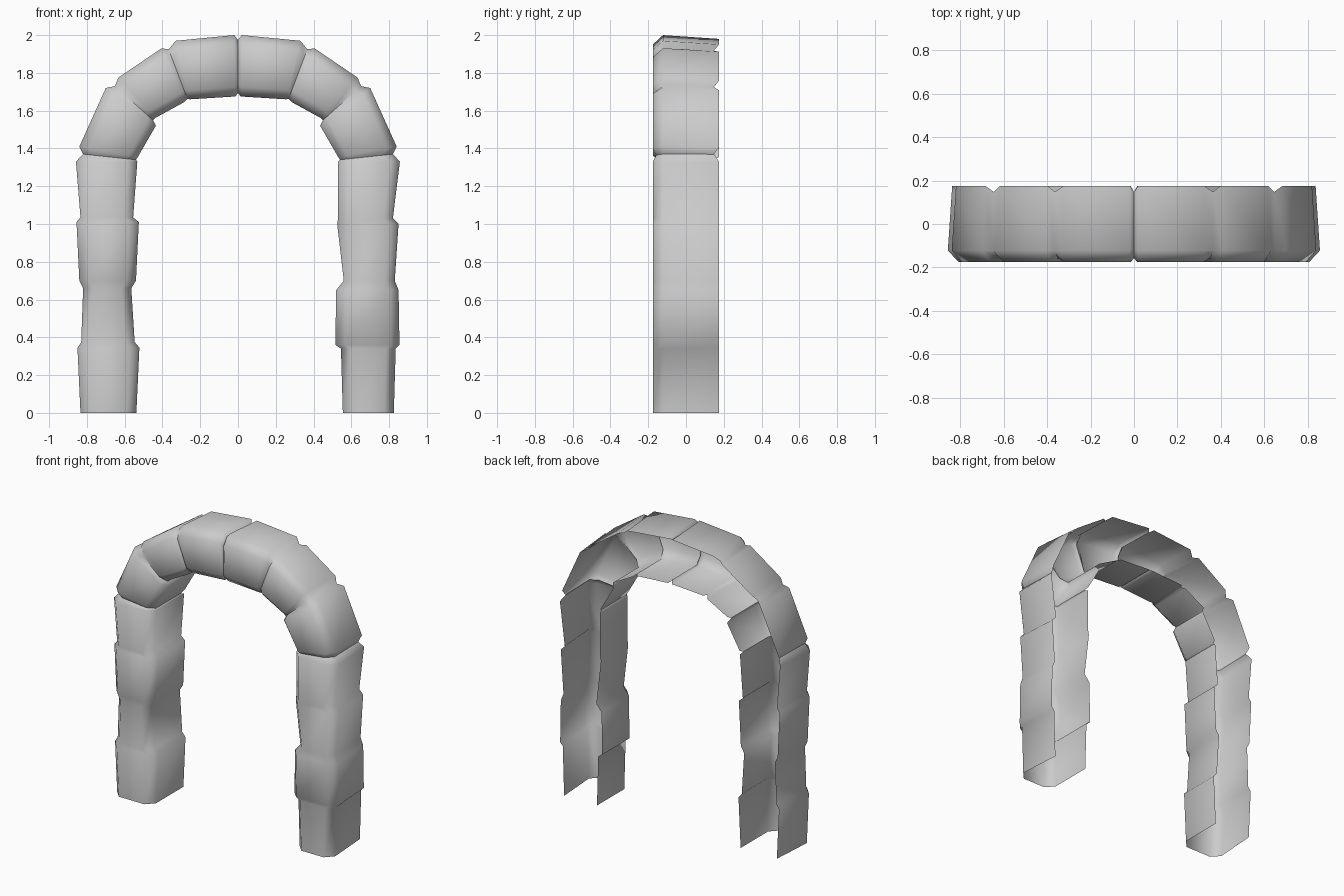
import bpy, bmesh
from mathutils import Vector

if "Cube" in bpy.data.objects:
    bpy.data.objects.remove(bpy.data.objects["Cube"])

# Leg rings from the floor up: height, outer x, inner x
LEFT = [(0, .834, .538), (.345, .85, .522), (.375, .83, .547), (.66, .82, .565),
        (.70, .84, .54), (1.01, .855, .525), (1.035, .834, .555), (1.33, .858, .533)]
RIGHT = [(0, .825, .555), (.34, .835, .545), (.36, .855, .515), (.65, .85, .52),
         (.70, .83, .56), (1.0, .85, .525), (1.03, .82, .53), (1.33, .857, .53)]

# Half of the curved top: outer x, z, inner x, z, groove flag
CURVE = [(.82, 1.37, .54, 1.34, 1), (.84, 1.41, .53, 1.355, 0),
         (.70, 1.72, .435, 1.52, 0), (.652, 1.73, .45, 1.55, 1),
         (.633, 1.775, .437, 1.562, 0), (.405, 1.93, .285, 1.645, 0),
         (.367, 1.925, .268, 1.662, 1), (.33, 1.97, .255, 1.66, 0),
         (.02, 2.0, .015, 1.675, 0)]
KEYSTONE = (0, 1.975, 0, 1.692, 1)


def half(leg, side):
    rings = [(xo, z, xi, z, 0) for z, xo, xi in leg] + CURVE
    return [(side * xo, zo, side * xi, zi, g) for xo, zo, xi, zi, g in rings]


def section(bm, ring):
    """Open-backed channel section with chamfered front corners."""
    xo, zo, xi, zi, groove = ring
    outer, inner = Vector((xo, 0, zo)), Vector((xi, 0, zi))
    across = (inner - outer).normalized()
    back, front = (.148, -.158) if groove else (.175, -.176)
    pts = [(outer + across * (.008 if groove else .02), back),
           (outer, -.122),
           (outer + across * .05, front),
           (inner - across * .05, front),
           (inner, -.122),
           (inner, back)]
    return [bm.verts.new((p.x, y, p.z)) for p, y in pts]


# Arch shell: sections swept up one leg, over the top and down the other
bm = bmesh.new()
path = half(LEFT, -1) + [KEYSTONE] + half(RIGHT, 1)[::-1]
rows = [section(bm, r) for r in path]
for a, b in zip(rows, rows[1:]):
    for i in range(len(a) - 1):
        bm.faces.new((a[i], b[i], b[i + 1], a[i + 1]))

# Make the front face -y
bm.normal_update()
if sum(f.normal.y * f.calc_area() for f in bm.faces) > 0:
    bmesh.ops.reverse_faces(bm, faces=bm.faces[:])

mesh = bpy.data.meshes.new("stone_arch")
bm.to_mesh(mesh)
bm.free()
arch = bpy.data.objects.new("stone_arch", mesh)
bpy.context.collection.objects.link(arch)
bpy.context.view_layer.objects.active = arch
arch.select_set(True)
bpy.ops.object.shade_smooth_by_angle(angle=1.0)
